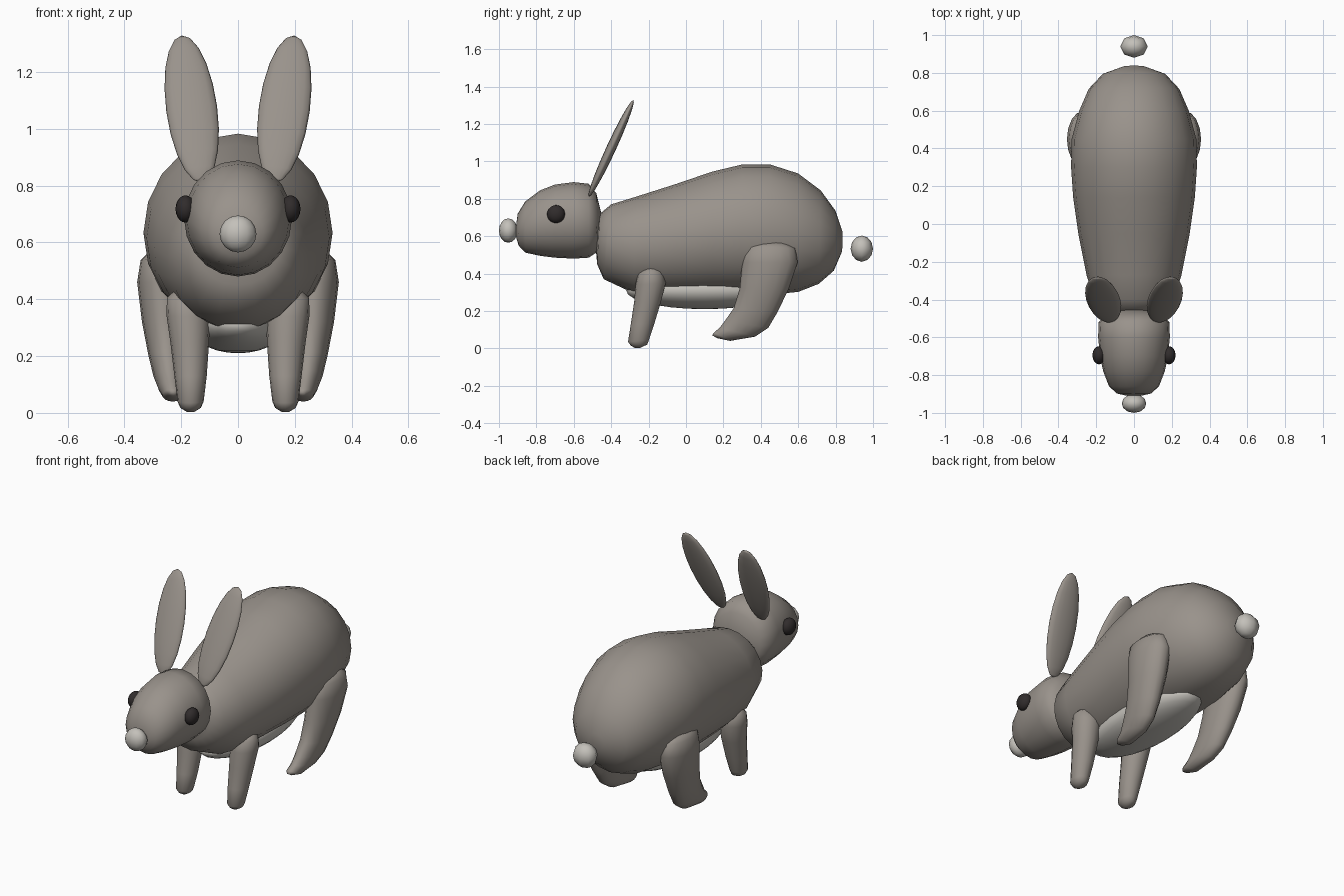
import bpy, bmesh
from math import cos, sin, pi
from mathutils import Vector, Matrix


def material(name, rgb):
    m = bpy.data.materials.new(name)
    m.diffuse_color = (*rgb, 1)
    return m


FUR = material("fur", (0.32, 0.29, 0.26))
PALE = material("pale_fur", (0.55, 0.53, 0.49))
DARK = material("dark", (0.03, 0.025, 0.025))


def finish(bm, name, mat):
    bmesh.ops.recalc_face_normals(bm, faces=bm.faces)
    for f in bm.faces:
        f.smooth = True
    me = bpy.data.meshes.new(name)
    bm.to_mesh(me)
    bm.free()
    me.materials.append(mat)
    ob = bpy.data.objects.new(name, me)
    bpy.context.collection.objects.link(ob)
    return ob


def loft(name, sections, mat=FUR, side=1, n=20):
    """Elliptical rings; each is two outline points in side view, centre x, half width."""
    bm = bmesh.new()
    rings = []
    for y1, z1, y2, z2, cx, rx in sections:
        a, b = Vector((0, y1, z1)), Vector((0, y2, z2))
        mid, half = (a + b) / 2, (a - b) / 2
        rings.append([bm.verts.new(mid + half * cos(2 * pi * i / n)
                      + Vector((side * (cx + rx * sin(2 * pi * i / n)), 0, 0)))
                      for i in range(n)])
    for r, s in zip(rings, rings[1:]):
        for i in range(n):
            j = (i + 1) % n
            bm.faces.new((r[i], r[j], s[j], s[i]))
    bm.faces.new(rings[0])
    bm.faces.new(rings[-1])
    return finish(bm, name, mat)


def ellipsoid(name, centre, radii, mat, rot=None, u=16, v=10):
    bm = bmesh.new()
    m = Matrix.Translation(centre) @ (rot or Matrix()) @ Matrix.Diagonal((*radii, 1))
    bmesh.ops.create_uvsphere(bm, u_segments=u, v_segments=v, radius=1, matrix=m)
    return finish(bm, name, mat)


# Body: top outline point, bottom outline point
loft("body", [
    (-0.475, 0.66, -0.485, 0.56, 0, 0.06), (-0.46, 0.72, -0.475, 0.45, 0, 0.15),
    (-0.40, 0.77, -0.44, 0.37, 0, 0.205), (-0.27, 0.81, -0.28, 0.295, 0, 0.25),
    (-0.05, 0.88, -0.05, 0.285, 0, 0.295), (0.14, 0.945, 0.14, 0.285, 0, 0.322),
    (0.30, 0.983, 0.30, 0.285, 0, 0.333), (0.45, 0.983, 0.45, 0.287, 0, 0.33),
    (0.60, 0.935, 0.60, 0.302, 0, 0.29), (0.72, 0.845, 0.71, 0.345, 0, 0.24),
    (0.80, 0.735, 0.79, 0.415, 0, 0.165), (0.838, 0.62, 0.835, 0.52, 0, 0.05)])
ellipsoid("belly", (0, 0.10, 0.31), (0.17, 0.42, 0.10), PALE, u=24, v=14)

# Head, nose and tail
loft("head", [
    (-0.908, 0.66, -0.91, 0.60, 0, 0.04), (-0.90, 0.72, -0.895, 0.55, 0, 0.09),
    (-0.86, 0.785, -0.86, 0.512, 0, 0.132), (-0.78, 0.845, -0.78, 0.495, 0, 0.163),
    (-0.70, 0.876, -0.70, 0.485, 0, 0.18), (-0.60, 0.889, -0.60, 0.48, 0, 0.19),
    (-0.52, 0.88, -0.52, 0.485, 0, 0.187), (-0.48, 0.83, -0.475, 0.515, 0, 0.15),
    (-0.455, 0.73, -0.455, 0.62, 0, 0.06)])
ellipsoid("nose", (0, -0.95, 0.63), (0.065, 0.05, 0.065), PALE, u=12, v=8)
ellipsoid("tail", (0, 0.94, 0.533), (0.073, 0.06, 0.07), PALE, u=8, v=6)

for side, tag in ((1, "right"), (-1, "left")):
    ellipsoid("eye_" + tag, (side * 0.185, -0.695, 0.718), (0.035, 0.048, 0.048), DARK)

    # Ear: flat ellipsoid leaning back and outward
    axis = Vector((side * 0.035, 0.12, 0.26)).normalized()
    wide = (Vector((1, 0, 0)) - axis * axis.x).normalized()
    thin = axis.cross(wide)
    rot = Matrix((wide, thin, axis)).transposed().to_4x4()
    ellipsoid("ear_" + tag, (side * 0.163, -0.40, 1.07), (0.09, 0.026, 0.287), FUR, rot)

    # Legs: front outline point, back outline point
    loft("front_leg_" + tag, [
        (-0.22, 0.432, -0.15, 0.436, 0.18, 0.04), (-0.257, 0.40, -0.12, 0.41, 0.178, 0.072),
        (-0.27, 0.34, -0.108, 0.35, 0.175, 0.077), (-0.277, 0.25, -0.135, 0.245, 0.17, 0.068),
        (-0.295, 0.13, -0.17, 0.13, 0.167, 0.057), (-0.31, 0.035, -0.198, 0.045, 0.167, 0.046),
        (-0.295, 0.015, -0.208, 0.02, 0.167, 0.036), (-0.275, 0.003, -0.245, 0.003, 0.167, 0.012)],
        side=side, n=16)
    loft("back_leg_" + tag, [
        (0.37, 0.565, 0.53, 0.565, 0.275, 0.04), (0.315, 0.54, 0.585, 0.535, 0.275, 0.068),
        (0.30, 0.46, 0.597, 0.46, 0.27, 0.085), (0.287, 0.32, 0.55, 0.32, 0.26, 0.078),
        (0.255, 0.215, 0.49, 0.195, 0.25, 0.066), (0.21, 0.15, 0.44, 0.11, 0.242, 0.056),
        (0.18, 0.11, 0.37, 0.063, 0.235, 0.046), (0.15, 0.085, 0.235, 0.04, 0.23, 0.036),
        (0.14, 0.07, 0.165, 0.055, 0.228, 0.014)],
        side=side, n=16)
